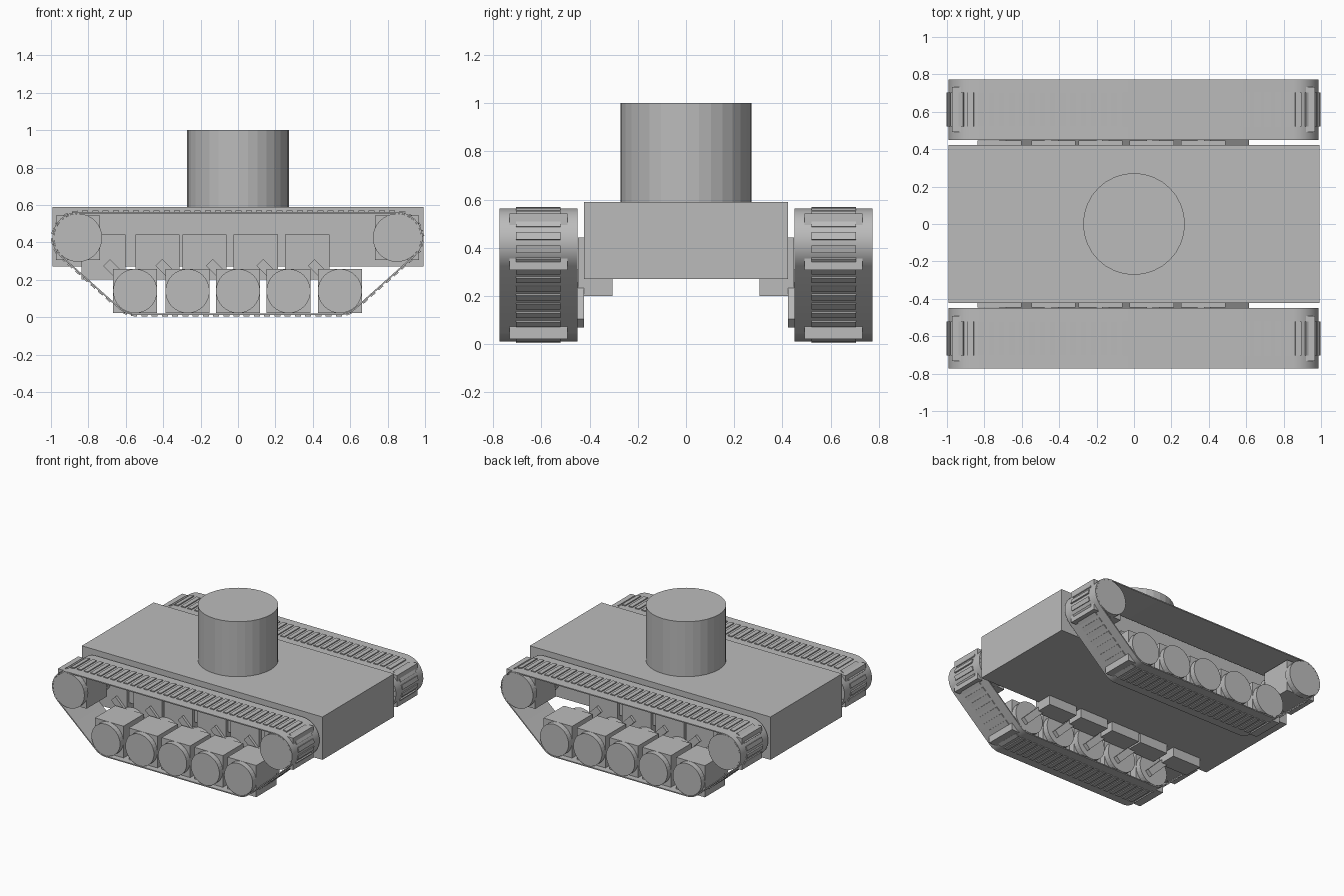
import bpy, bmesh, math
from mathutils import Matrix, Vector

if "Cube" in bpy.data.objects:
    bpy.data.objects.remove(bpy.data.objects["Cube"])

grey = bpy.data.materials.new("plain grey")
grey.diffuse_color = (0.5, 0.5, 0.5, 1)
grey.use_nodes = True
grey.node_tree.nodes["Principled BSDF"].inputs["Base Color"].default_value = grey.diffuse_color


def finish(name, bm):
    bmesh.ops.recalc_face_normals(bm, faces=bm.faces)
    me = bpy.data.meshes.new(name)
    bm.to_mesh(me)
    bm.free()
    me.materials.append(grey)
    ob = bpy.data.objects.new(name, me)
    bpy.context.collection.objects.link(ob)
    return ob


def add_box(bm, center, size, angle=0.0):
    # angle turns the box in the x-z plane
    m = Matrix.Translation(center) @ Matrix.Rotation(-angle, 4, 'Y') @ Matrix.Diagonal((*size, 1))
    bmesh.ops.create_cube(bm, size=1, matrix=m)


def add_cyl(bm, center, r, depth, axis='Y', n=32):
    m = Matrix.Translation(center)
    if axis == 'Y':
        m = m @ Matrix.Rotation(math.pi / 2, 4, 'X')
    bmesh.ops.create_cone(bm, cap_ends=True, segments=n, radius1=r, radius2=r, depth=depth, matrix=m)


def smooth(ob):
    bpy.ops.object.select_all(action='DESELECT')
    ob.select_set(True)
    bpy.context.view_layer.objects.active = ob
    bpy.ops.object.shade_smooth_by_angle(angle=math.radians(30))


# Hull and turret
bm = bmesh.new()
add_box(bm, (0, 0, 0.43), (1.985, 0.845, 0.32))
finish("hull", bm)
bm = bmesh.new()
add_cyl(bm, (0, 0, 0.795), 0.272, 0.41, 'Z')
finish("turret", bm)

ROAD_X = (-0.55, -0.27, 0.0, 0.27, 0.545)
MOUNT_X = (-0.72, -0.43, -0.18, 0.095, 0.37)
END_X = (-0.855, 0.85)
ROAD_Z, END_Z, MID = 0.14, 0.425, 0.612

# Belt outline: arcs around the four corner wheels, counter-clockwise
corners = [(END_X[1], END_Z, 0.138), (END_X[0], END_Z, 0.138),
           (ROAD_X[0], ROAD_Z, 0.128), (ROAD_X[-1], ROAD_Z, 0.128)]


def edge_normal(i):
    a, b = corners[i % 4], corners[(i + 1) % 4]
    return math.atan2(-(b[0] - a[0]), b[1] - a[1])


outline = []
for i, (cx, cz, r) in enumerate(corners):
    a0, a1 = edge_normal(i - 1), edge_normal(i)
    while a1 < a0:
        a1 += 2 * math.pi
    for k in range(11):
        a = a0 + (a1 - a0) * k / 10
        d = Vector((math.cos(a), math.sin(a)))
        outline.append((Vector((cx, cz)) + d * r, d))


def belt(name, s):
    bm = bmesh.new()
    rings = []
    for p, d in outline:
        q = p - d * 0.008
        rings.append([bm.verts.new((v[0], s * y, v[1]))
                      for v, y in ((p, 0.45), (p, 0.773), (q, 0.773), (q, 0.45))])
    for a, b in zip(rings, rings[1:] + rings[:1]):
        for j in range(4):
            bm.faces.new((a[j], a[(j + 1) % 4], b[(j + 1) % 4], b[j]))
    return finish(name, bm)


def slats(name, s):
    bm = bmesh.new()
    pts = [p for p, d in outline]
    pairs = list(zip(pts, pts[1:] + pts[:1]))
    total = sum((b - a).length for a, b in pairs)
    count = round(total / 0.055)
    for n in range(count):
        t = (n + 0.5) * total / count
        for a, b in pairs:
            length = (b - a).length
            if t <= length:
                break
            t -= length
        p = a.lerp(b, t / length)
        add_box(bm, (p.x, s * MID, p.y), (0.032, 0.184, 0.014), math.atan2(b.y - a.y, b.x - a.x))
    return finish(name, bm)


for side, s in (("right", -1), ("left", 1)):
    smooth(belt(side + "_track_belt", s))
    slats(side + "_track_slats", s)
    # Wheels: square core between two discs
    for x, z, r, kind in ([(x, ROAD_Z, 0.118, "road") for x in ROAD_X] +
                          [(x, END_Z, 0.129, "end") for x in END_X]):
        bm = bmesh.new()
        add_box(bm, (x, s * MID, z), (0.236, 0.24, 0.236))
        for y in (0.474, 0.75):
            add_cyl(bm, (x, s * y, z), r, 0.046)
        finish(side + "_" + kind + "_wheel", bm)
    # Suspension mounts and sloping arms
    for mx, wx in zip(MOUNT_X, ROAD_X):
        bm = bmesh.new()
        add_box(bm, (mx, s * 0.376, 0.322), (0.236, 0.143, 0.243))
        finish(side + "_suspension_mount", bm)
        bm = bmesh.new()
        add_box(bm, (wx - 0.05, s * 0.445, ROAD_Z + 0.05), (0.29, 0.045, 0.05), -math.pi / 4)
        finish(side + "_suspension_arm", bm)
